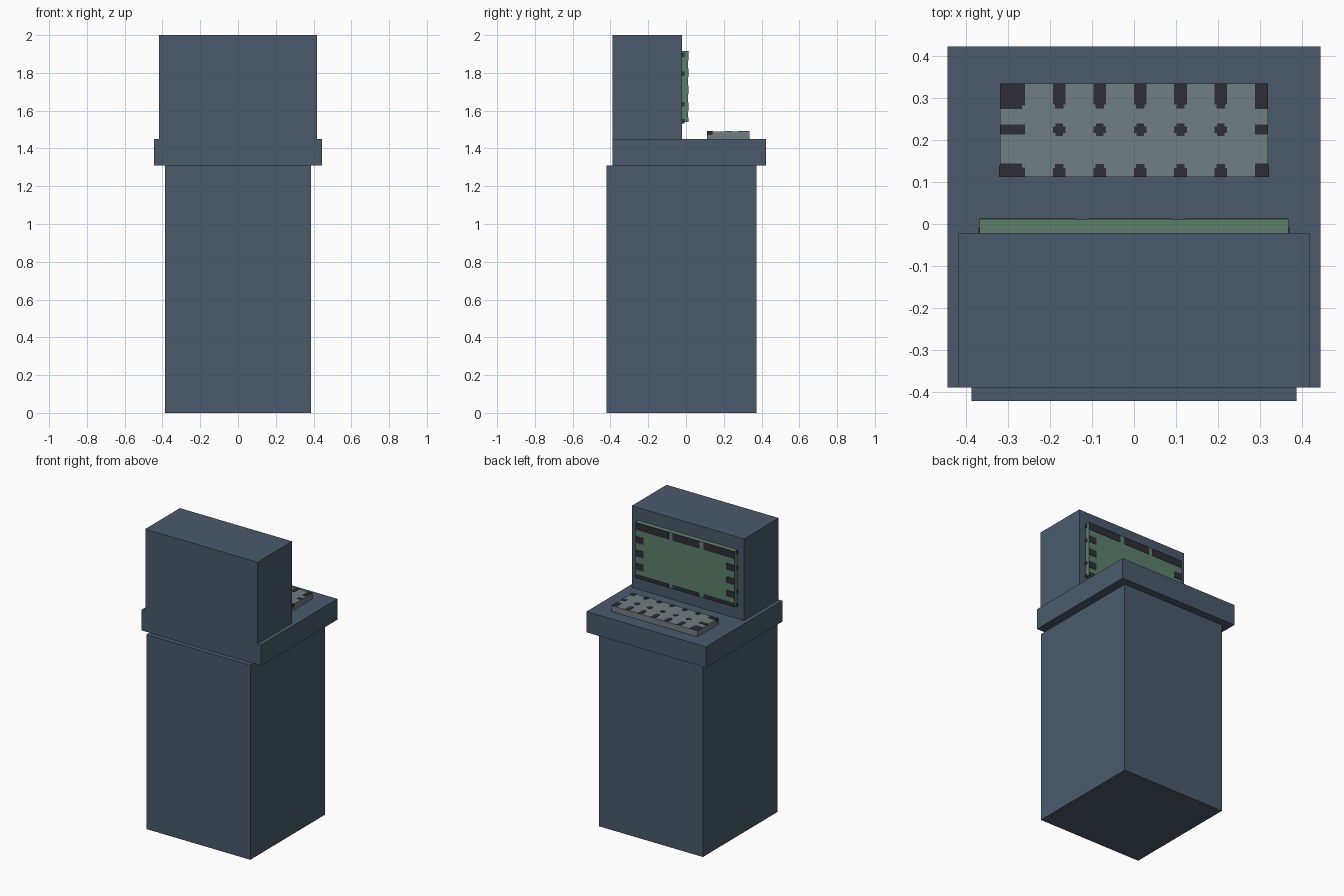
import bpy
import bmesh
from mathutils import Matrix, Vector

if "Cube" in bpy.data.objects:
    bpy.data.objects.remove(bpy.data.objects["Cube"], do_unlink=True)


def material(name, rgb):
    m = bpy.data.materials.new(name)
    m.use_nodes = True
    m.diffuse_color = (*rgb, 1)
    m.node_tree.nodes["Principled BSDF"].inputs["Base Color"].default_value = (*rgb, 1)
    return m


slate = material("slate_blue", (0.069, 0.102, 0.147))
green = material("screen_green", (0.107, 0.216, 0.147))
grey = material("key_grey", (0.165, 0.209, 0.223))
dark = material("dark_trim", (0.027, 0.027, 0.037))


def boxes(name, mat, spans):
    """One object made of boxes given as (x0, x1, y0, y1, z0, z1)."""
    bm = bmesh.new()
    for x0, x1, y0, y1, z0, z1 in spans:
        centre = Vector((x0 + x1, y0 + y1, z0 + z1)) / 2
        size = Matrix.Diagonal((x1 - x0, y1 - y0, z1 - z0, 1))
        bmesh.ops.create_cube(bm, size=1, matrix=Matrix.Translation(centre) @ size)
    mesh = bpy.data.meshes.new(name)
    bm.to_mesh(mesh)
    bm.free()
    mesh.materials.append(mat)
    ob = bpy.data.objects.new(name, mesh)
    bpy.context.collection.objects.link(ob)
    return ob


# Cabinet, shelf and display housing
boxes("cabinet", slate, [(-0.387, 0.387, -0.422, 0.373, 0, 1.31)])
boxes("shelf", slate, [(-0.445, 0.445, -0.39, 0.423, 1.31, 1.45)])
boxes("display_housing", slate, [(-0.418, 0.418, -0.39, -0.021, 1.45, 2)])

# Screen and keyboard slabs
SX, S0, S1, SY = 0.369, 1.54, 1.915, 0.011
boxes("screen", green, [(-SX, SX, -0.021, SY, S0, S1)])
KX, K0, K1, KZ = 0.32, 0.112, 0.335, 1.49
boxes("keyboard", grey, [(-KX, KX, K0, K1, 1.45, KZ)])

# Dark trim around the screen border
T = 0.002
trim = []
for left, right in ((-SX, -0.14), (-0.11, 0.09), (0.12, SX)):
    trim.append((left, right, SY, SY + T, S1 - 0.05, S1))
    trim.append((left, right, SY, SY + T, S0, S0 + 0.025))
for z in (1.62, 1.71, 1.80):
    for a, b in ((-SX, -SX + 0.06), (SX - 0.06, SX)):
        trim.append((a, b, SY, SY + T, z - 0.022, z + 0.022))
# Small marks on the screen's side edges
for z in (1.545, 1.635, 1.795, 1.895):
    for a, b in ((-SX - T, -SX), (SX, SX + T)):
        trim.append((a, b, -0.021, -0.008, z - 0.012, z + 0.012))
boxes("screen_trim", dark, trim)

# Dark gaps between the keys
gaps = []


def gap(x0, x1, y0, y1):
    gaps.append((x0, x1, y0, y1, KZ, KZ + T))


for i in range(5):
    x = -0.178 + 0.0963 * i
    gap(x - 0.015, x + 0.015, 0.285, K1)
    gap(x - 0.01, x + 0.01, 0.275, 0.285)
    gap(x - 0.015, x + 0.015, 0.217, 0.233)
    gap(x - 0.009, x + 0.009, 0.21, 0.24)
    gap(x - 0.015, x + 0.015, K0, 0.133)
    gap(x - 0.01, x + 0.01, 0.133, 0.143)
for a, b, step in ((-KX, -0.26, -0.267), (0.288, KX, KX)):
    gap(a, b, 0.283, K1)
    gap(a, min(b, step), 0.274, 0.283)
    gap(a, b, 0.213, 0.237)
    gap(a, b, K0, 0.135)
    gap(a, min(b, step), 0.135, 0.144)
# Corner marks on the keyboard's ends
for a, b in ((-KX - T, -KX), (KX, KX + T)):
    gaps.append((a, b, K0, 0.14, 1.47, KZ))
boxes("key_gaps", dark, gaps)
